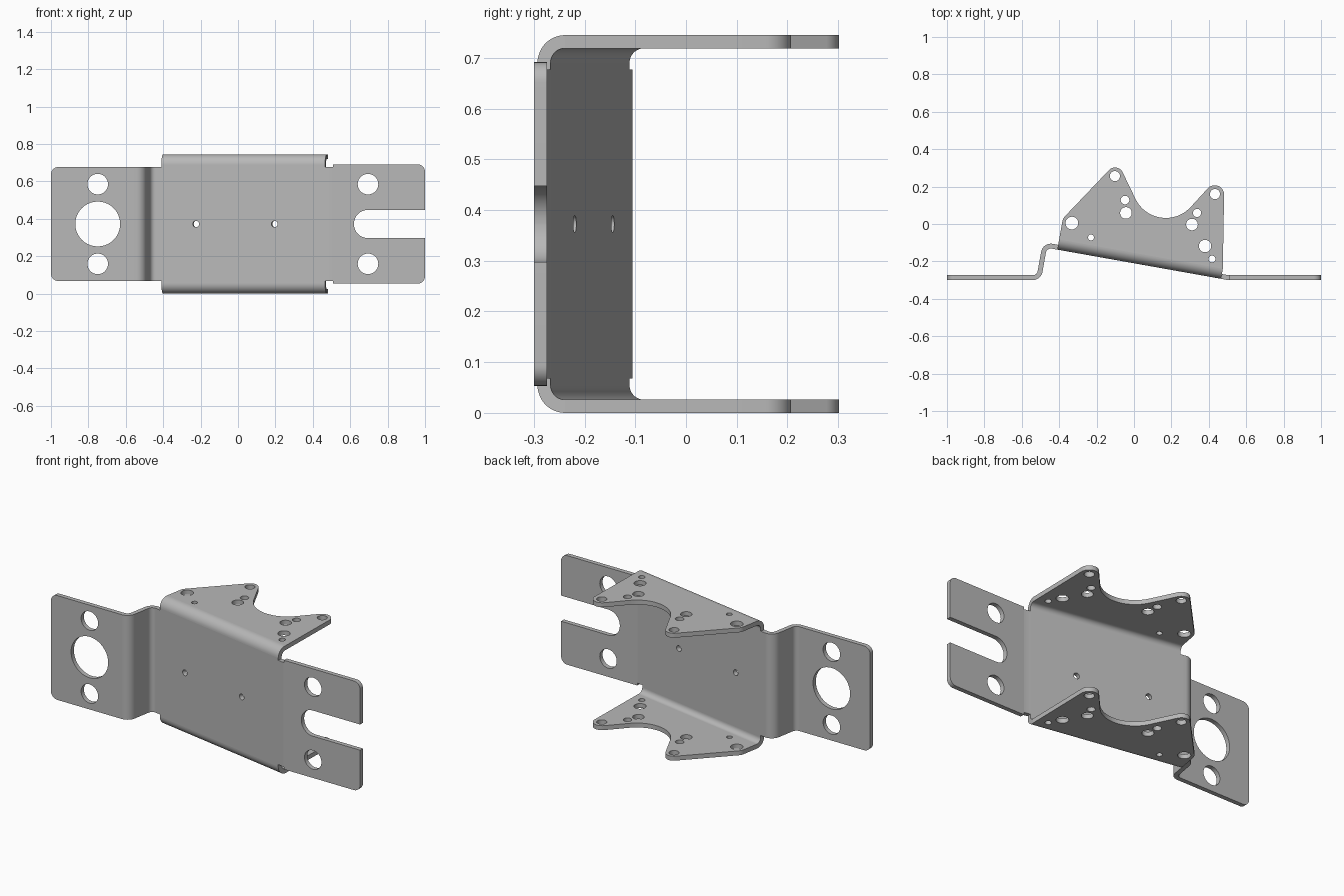
import bpy, bmesh
from math import sin, cos, tan, pi, radians
from mathutils import Matrix, Vector

if "Cube" in bpy.data.objects:
    bpy.data.objects.remove(bpy.data.objects["Cube"], do_unlink=True)

T = 0.026               # sheet thickness
H = 0.745               # overall height
MID = H / 2
R = 0.055               # outer radius of the channel bends
SLOPE = radians(10.1)   # angle of the web in plan
STRIP = 0.61            # height of the narrow bent strips
FRONT = -0.3 + T / 2    # centreline of the two mounting tabs

steel = bpy.data.materials.new("grey steel")
steel.use_nodes = True
grey = (0.48, 0.48, 0.48, 1)
steel.diffuse_color = grey
steel.node_tree.nodes["Principled BSDF"].inputs["Base Color"].default_value = grey


def arc(x, y, r, start, end, n):
    """Points along an arc, angles in degrees."""
    angles = [radians(start + (end - start) * i / n) for i in range(n + 1)]
    return [Vector((x + r * cos(a), y + r * sin(a))) for a in angles]


def circle(x, y, r):
    return arc(x, y, r, 0, 360, 40)[:-1]


def rounded(corners, closed=True, n=12):
    """Polyline through (x, y, radius) corners with filleted bends."""
    out = []
    for i, (x, y, r) in enumerate(corners):
        p = Vector((x, y))
        if r == 0 or (not closed and i in (0, len(corners) - 1)):
            out.append(p)
            continue
        a = (Vector(corners[i - 1][:2]) - p).normalized()
        b = (Vector(corners[(i + 1) % len(corners)][:2]) - p).normalized()
        half = a.angle(b) / 2
        centre = p + (a + b).normalized() * (r / sin(half))
        first = p + a * (r / tan(half)) - centre
        last = p + b * (r / tan(half)) - centre
        turn = -first.angle_signed(last)
        out += [centre + Matrix.Rotation(turn * k / n, 2) @ first for k in range(n + 1)]
    return out


def ribbon(path):
    """Closed outline of a sheet of thickness T that follows a centreline."""
    left, right = [], []
    for i, p in enumerate(path):
        d1 = (p - path[i - 1]).normalized() if i else (path[1] - p).normalized()
        d2 = (path[i + 1] - p).normalized() if i < len(path) - 1 else d1
        d = (d1 + d2).normalized()
        side = Vector((-d.y, d.x)) * (T / 2 / d.dot(d1))
        left.append(p + side)
        right.append(p - side)
    return left + right[::-1]


def plate(name, loops, depth, matrix):
    """Fill an outline with holes, extrude it evenly about its plane."""
    curve = bpy.data.curves.new(name, "CURVE")
    curve.dimensions = "2D"
    curve.fill_mode = "BOTH"
    curve.extrude = depth / 2
    for loop in loops:
        spline = curve.splines.new("POLY")
        spline.points.add(len(loop) - 1)
        for point, p in zip(spline.points, loop):
            point.co = (p.x, p.y, 0, 1)
        spline.use_cyclic_u = True
    temp = bpy.data.objects.new(name + "_outline", curve)
    bpy.context.collection.objects.link(temp)
    bpy.context.view_layer.update()
    deps = bpy.context.evaluated_depsgraph_get()
    mesh = bpy.data.meshes.new_from_object(temp.evaluated_get(deps))
    bpy.data.objects.remove(temp, do_unlink=True)
    bm = bmesh.new()
    bm.from_mesh(mesh)
    bmesh.ops.remove_doubles(bm, verts=bm.verts, dist=0.00005)
    bmesh.ops.recalc_face_normals(bm, faces=bm.faces)
    bm.transform(matrix)
    bm.to_mesh(mesh)
    bm.free()
    mesh.name = name
    mesh.materials.clear()
    mesh.materials.append(steel)
    obj = bpy.data.objects.new(name, mesh)
    bpy.context.collection.objects.link(obj)
    bpy.ops.object.select_all(action="DESELECT")
    obj.select_set(True)
    bpy.context.view_layer.objects.active = obj
    bpy.ops.object.shade_smooth_by_angle(angle=radians(30))
    return obj


def frame(x_axis, y_axis, origin):
    x, y, o = Vector(x_axis), Vector(y_axis), Vector(origin)
    m = Matrix((x, y, x.cross(y))).transposed().to_4x4()
    m.translation = o
    return m


# Directions of the sloping web
along = Vector((cos(SLOPE), -sin(SLOPE), 0))
inward = Vector((sin(SLOPE), cos(SLOPE), 0))
up = Vector((0, 0, 1))
start = Vector((-0.41, -0.137, 0))
length = 0.889
web_left = start + inward * T / 2
web_right = web_left + along * length
upright = frame((1, 0, 0), up, (0, FRONT, 0))

# Left mounting tab with one large and two small holes
low, high = MID - STRIP / 2, MID + STRIP / 2
outline = rounded([(-1, low, 0.04), (-0.56, low, 0), (-0.56, high, 0), (-1, high, 0.04)])
holes = [circle(-0.75, MID, 0.12)] + [circle(-0.75, MID + s * 0.213, 0.055) for s in (-1, 1)]
plate("left_tab", [outline] + holes, T, upright)

# Right mounting tab with an open slot
low, high, slot = MID - 0.319, MID + 0.319, 0.075
outline = rounded([(0.507, low, 0), (1, low, 0.04), (1, MID - slot, 0),
                   (0.62, MID - slot, slot - 0.001), (0.62, MID + slot, slot - 0.001),
                   (1, MID + slot, 0), (1, high, 0.04), (0.507, high, 0)])
holes = [circle(0.695, MID + s * 0.213, 0.055) for s in (-1, 1)]
plate("right_tab", [outline] + holes, T, upright)

# Stepped bend joining the left tab to the web, and the slight bend at the right
lift = Matrix.Translation((0, 0, MID))
foot = Vector((-0.508, FRONT, 0))
rise = (web_left - foot).dot(inward)
knee = foot + inward * rise
step = rounded([(-0.56, FRONT, 0), (foot.x, foot.y, 0.04), (knee.x, knee.y, 0.04),
                (web_left.x, web_left.y, 0)], closed=False)
plate("left_step", [ribbon(step)], STRIP, lift)
neck = [web_right.xy, Vector((0.503, FRONT)), Vector((0.507, FRONT))]
plate("right_neck", [ribbon(neck)], STRIP, lift)

# Web with two pin holes
outline = rounded([(0, R, 0), (length, R, 0), (length, H - R, 0), (0, H - R, 0)])
holes = [circle(s, MID, 0.017) for s in (0.188, 0.615)]
plate("web", [outline] + holes, T, frame(along, up, web_left))

# Bracket arms with two horns and the bends joining them to the web
a = start + inward * R
b = a + along * length
arm = rounded([(a.x, a.y, 0), (-0.38, 0.03, 0.05), (-0.089, 0.335, 0.045),
               (0.1235, -0.105, 0.18), (0.484, 0.288, 0.05), (b.x, b.y, 0)], n=20)
arm_holes = [circle(*h) for h in (
    (-0.332, 0.005, 0.034), (-0.23, -0.072, 0.016), (-0.102, 0.256, 0.027),
    (-0.048, 0.128, 0.023), (-0.043, 0.059, 0.031), (0.433, 0.16, 0.027),
    (0.337, 0.059, 0.022), (0.31, -0.003, 0.031), (0.38, -0.118, 0.033),
    (0.417, -0.187, 0.018))]
section = frame(inward, up, start + along * length / 2)
for side, z, centre, angle in (("lower", T / 2, R, 180), ("upper", H - T / 2, H - R, 90)):
    plate(side + "_arm", [arm] + arm_holes, T, Matrix.Translation((0, 0, z)))
    bend = arc(R, centre, R, angle, angle + 90, 12) + arc(R, centre, R - T, angle + 90, angle, 12)
    plate(side + "_bend", [bend], length, section)
